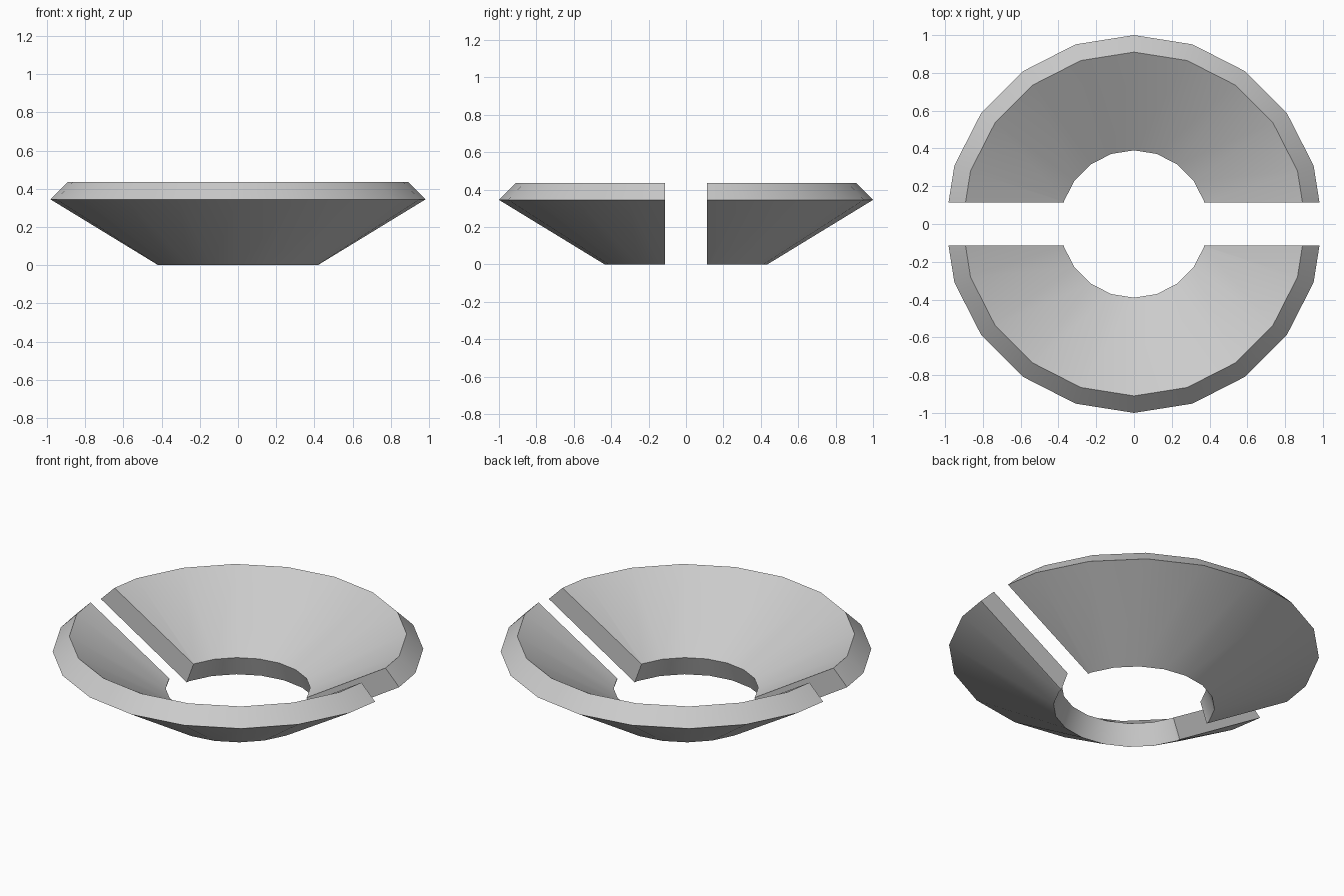
import bpy, bmesh, math

if "Cube" in bpy.data.objects:
    bpy.data.objects.remove(bpy.data.objects["Cube"])

SIDES = 20
GAP = 0.113
# Ring cross-section as (radius, height)
PROFILE = [(0.435, 0.0), (1.0, 0.345), (0.91, 0.435), (0.39, 0.12)]


def half_ring(name, turn):
    bm = bmesh.new()
    # Sweep the section through half a turn
    rows = []
    for i in range(SIDES // 2 + 1):
        a = 2 * math.pi * i / SIDES
        rows.append([bm.verts.new((r * math.cos(a), r * math.sin(a), z))
                     for r, z in PROFILE])
    n = len(PROFILE)
    for a, b in zip(rows, rows[1:]):
        for j in range(n):
            k = (j + 1) % n
            bm.faces.new((a[j], b[j], b[k], a[k]))
    # Trim along the slot and cap both cut ends
    bmesh.ops.bisect_plane(bm, geom=bm.verts[:] + bm.edges[:] + bm.faces[:],
                           plane_co=(0, GAP, 0), plane_no=(0, 1, 0),
                           clear_inner=True)
    bmesh.ops.holes_fill(bm, edges=[e for e in bm.edges if e.is_boundary], sides=0)
    bmesh.ops.recalc_face_normals(bm, faces=bm.faces[:])
    mesh = bpy.data.meshes.new(name)
    bm.to_mesh(mesh)
    bm.free()
    obj = bpy.data.objects.new(name, mesh)
    bpy.context.collection.objects.link(obj)
    obj.rotation_euler.z = turn
    # Smooth round the ring, crisp section corners
    bpy.ops.object.select_all(action='DESELECT')
    obj.select_set(True)
    bpy.context.view_layer.objects.active = obj
    bpy.ops.object.shade_smooth_by_angle(angle=math.radians(30))


half_ring("back_half_ring", 0)
half_ring("front_half_ring", math.pi)
